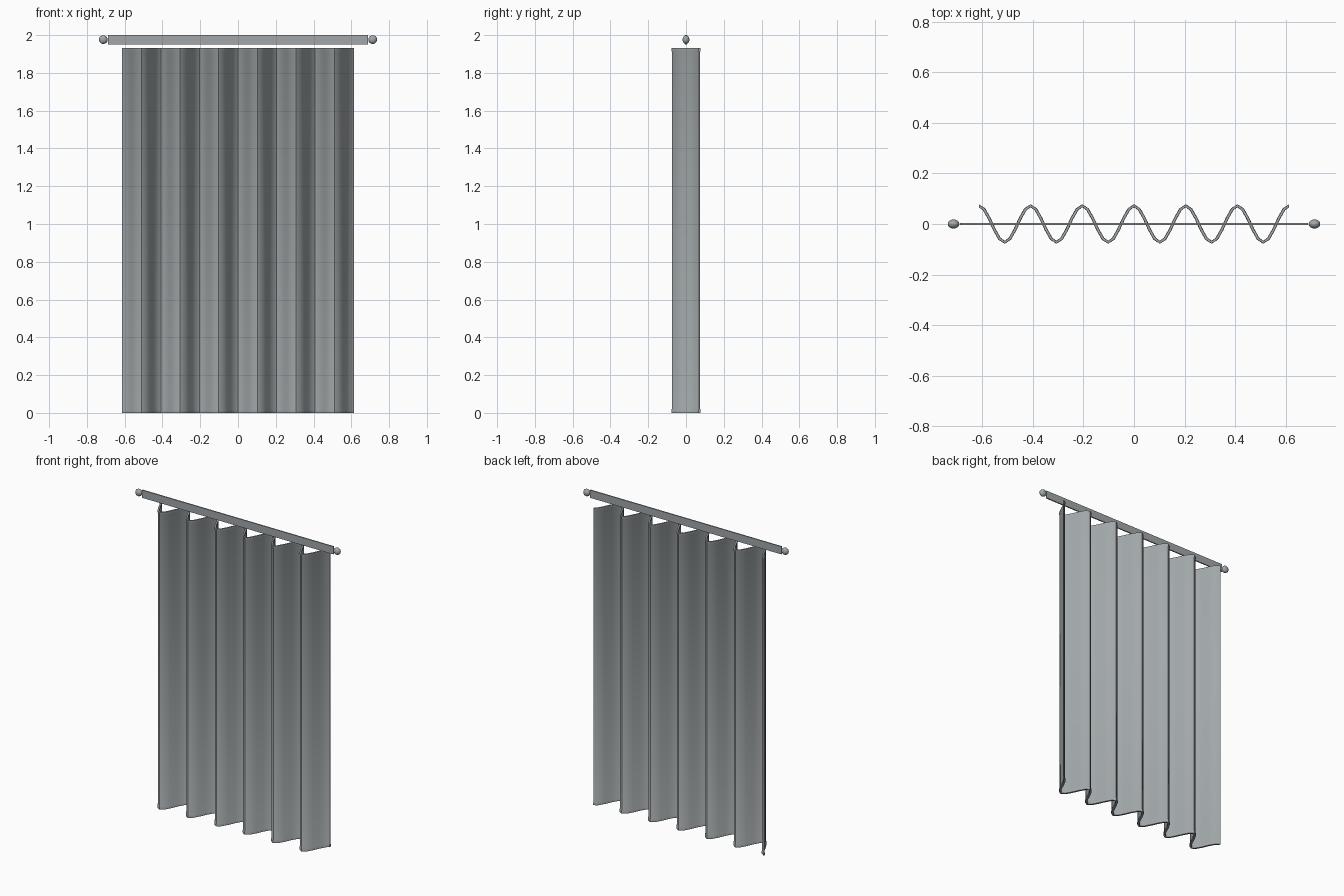
import bpy, bmesh, math

cube = bpy.data.objects.get("Cube")
if cube:
    bpy.data.objects.remove(cube, do_unlink=True)

grey = bpy.data.materials.new("curtain grey")
grey.use_nodes = True
colour = (0.36, 0.39, 0.4, 1)
grey.diffuse_color = colour
grey.node_tree.nodes["Principled BSDF"].inputs["Base Color"].default_value = colour


def make(name, bm, smooth=None):
    bmesh.ops.recalc_face_normals(bm, faces=bm.faces)
    mesh = bpy.data.meshes.new(name)
    bm.to_mesh(mesh)
    bm.free()
    mesh.materials.append(grey)
    ob = bpy.data.objects.new(name, mesh)
    bpy.context.collection.objects.link(ob)
    if smooth:
        bpy.ops.object.select_all(action="DESELECT")
        ob.select_set(True)
        bpy.context.view_layer.objects.active = ob
        bpy.ops.object.shade_smooth_by_angle(angle=math.radians(smooth))
    return ob


WIDTH, DEPTH, FOLDS, STEPS = 1.226, 0.072, 6, 10


def wave(i):
    """Point and unit normal of the pleat wave at step i."""
    x = -WIDTH / 2 + WIDTH * i / (FOLDS * STEPS)
    a = 2 * math.pi * i / STEPS
    slope = -DEPTH * math.sin(a) * 2 * math.pi * FOLDS / WIDTH
    length = math.hypot(1, slope)
    return x, DEPTH * math.cos(a), -slope / length, 1 / length


# Pleated cloth: each section is a closed loop that thickens at the hems
section = [(0.006, 0), (0.006, 0.016), (0.003, 0.022), (0.003, 1.912),
           (0.005, 1.918), (0.005, 1.931)]
section += [(-t, z) for t, z in reversed(section)]
bm = bmesh.new()
rings = []
for i in range(FOLDS * STEPS + 1):
    x, y, nx, ny = wave(i)
    rings.append([bm.verts.new((x + nx * t, y + ny * t, z)) for t, z in section])
n = len(section)
for a, b in zip(rings, rings[1:]):
    for k in range(n):
        m = (k + 1) % n
        bm.faces.new((a[k], a[m], b[m], b[k]))
for ring in (rings[0], rings[-1]):
    for k in range(n // 2 - 1):
        bm.faces.new((ring[k], ring[k + 1], ring[n - 2 - k], ring[n - 1 - k]))
make("curtain", bm, 40)

# Flat rail above the cloth
bm = bmesh.new()
bmesh.ops.create_cube(bm, size=1)
bmesh.ops.scale(bm, vec=(1.376, 0.008, 0.05), verts=bm.verts)
bmesh.ops.translate(bm, vec=(0, 0, 1.975), verts=bm.verts)
make("rail", bm)

# Rounded end knobs
for side, x in (("left", 0.713), ("right", -0.713)):
    bm = bmesh.new()
    bmesh.ops.create_uvsphere(bm, u_segments=16, v_segments=10, radius=1)
    bmesh.ops.scale(bm, vec=(0.023, 0.018, 0.023), verts=bm.verts)
    bmesh.ops.translate(bm, vec=(x, 0, 1.976), verts=bm.verts)
    make(side + "_knob", bm, 60)
